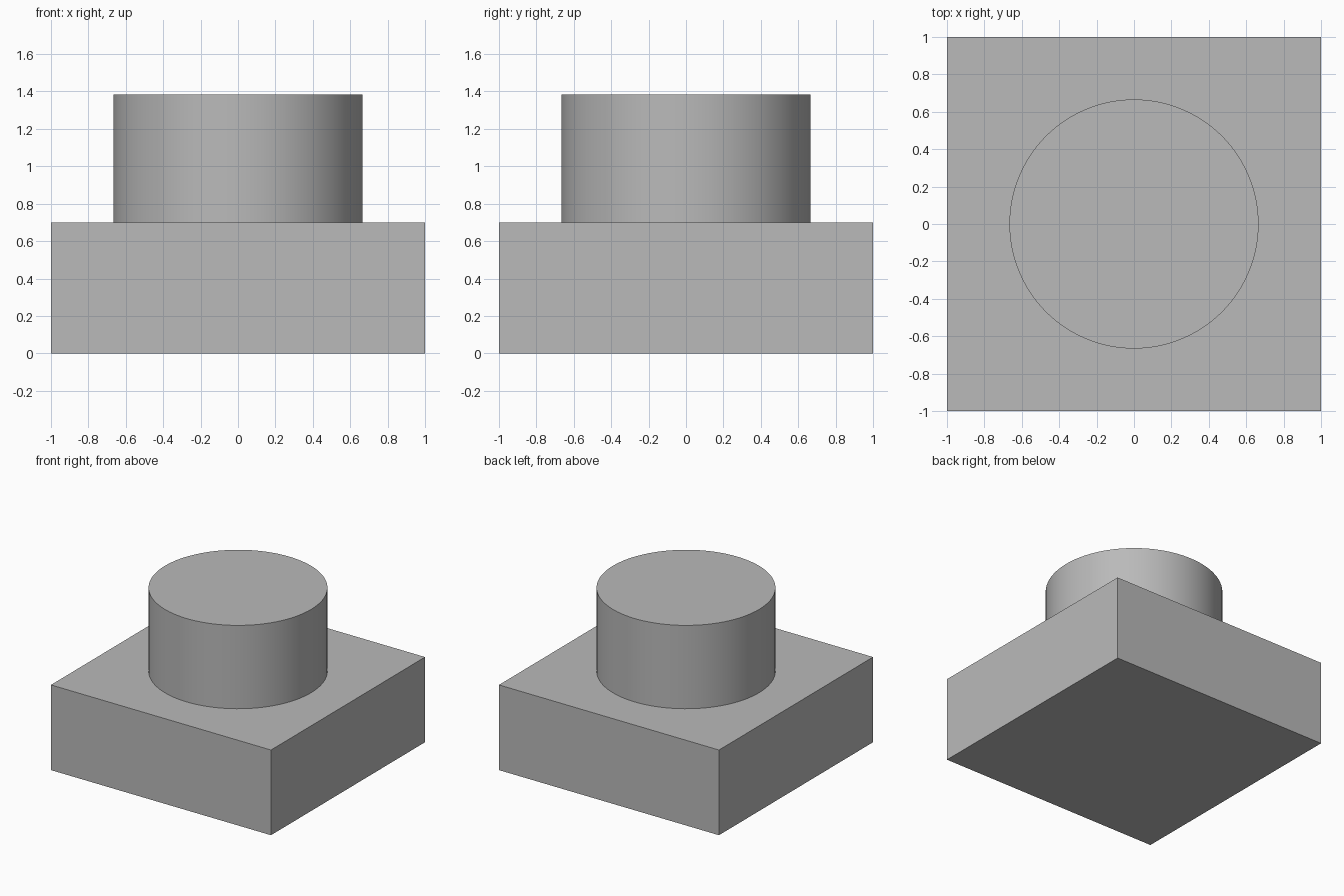
import bpy
import math

if "Cube" in bpy.data.objects:
    bpy.data.objects.remove(bpy.data.objects["Cube"])

BASE_HEIGHT = 0.70
TOP = 1.385
RADIUS = 0.666

# Mid grey shared by both parts
grey = bpy.data.materials.new("mid_grey")
grey.diffuse_color = (0.49, 0.49, 0.49, 1)
grey.use_nodes = True
grey.node_tree.nodes["Principled BSDF"].inputs["Base Color"].default_value = grey.diffuse_color

# Square base block
bpy.ops.mesh.primitive_cube_add(size=1, location=(0, 0, BASE_HEIGHT / 2))
base = bpy.context.object
base.name = "base_block"
base.scale = (2, 2, BASE_HEIGHT)
bpy.ops.object.transform_apply(location=False, rotation=False, scale=True)
base.data.materials.append(grey)

# Round stud standing on the base
bpy.ops.mesh.primitive_cylinder_add(
    vertices=96, radius=RADIUS, depth=TOP - BASE_HEIGHT,
    location=(0, 0, (TOP + BASE_HEIGHT) / 2))
stud = bpy.context.object
stud.name = "round_stud"
bpy.ops.object.shade_smooth_by_angle(angle=math.radians(30))
stud.data.materials.append(grey)
